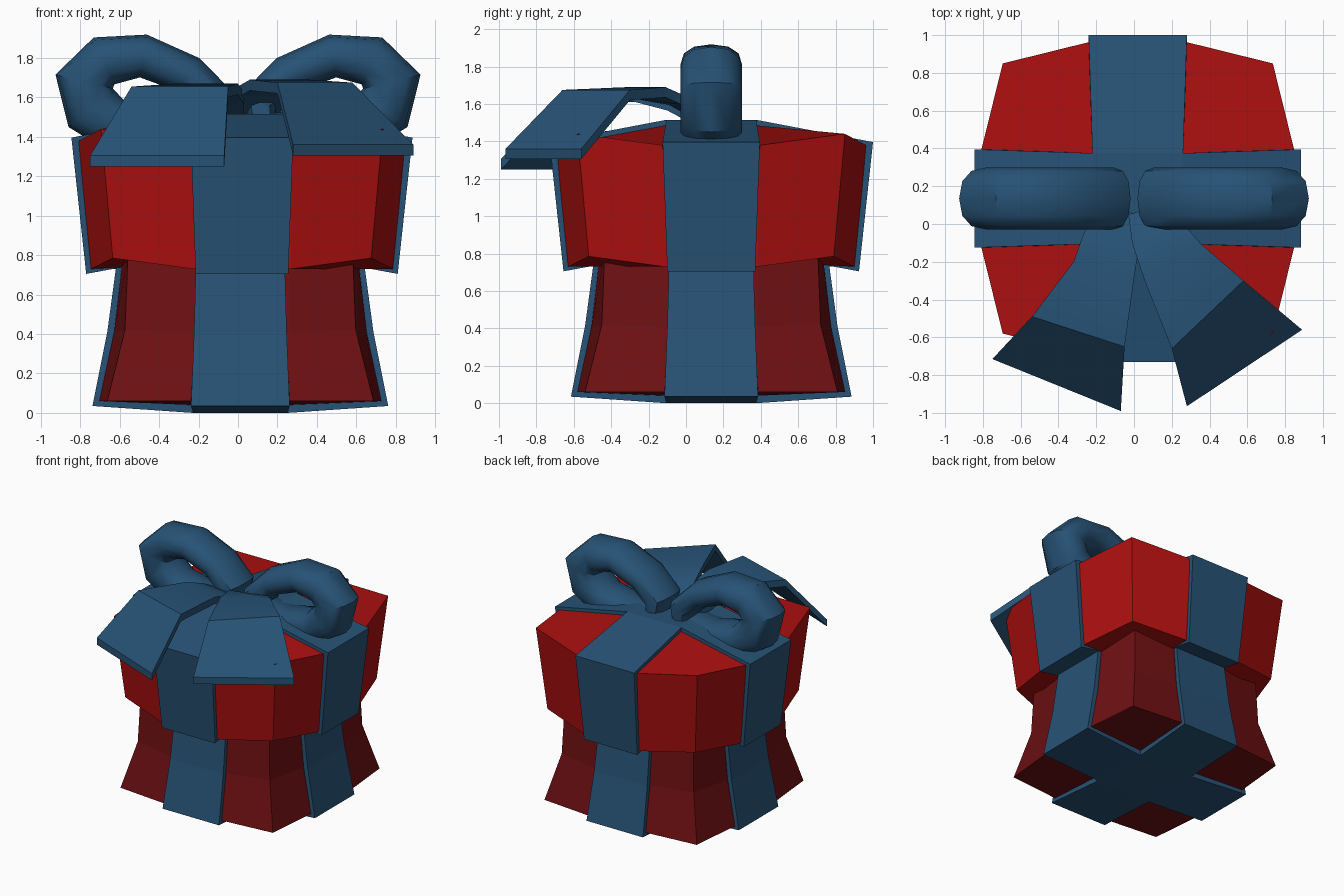
import bpy, bmesh, math
from mathutils import Vector

if "Cube" in bpy.data.objects:
    bpy.data.objects.remove(bpy.data.objects["Cube"])


def material(name, rgb):
    m = bpy.data.materials.new(name)
    m.diffuse_color = (*rgb, 1)
    m.use_nodes = True
    m.node_tree.nodes["Principled BSDF"].inputs["Base Color"].default_value = m.diffuse_color
    return m


LID_RED = material("bright red", (0.42, 0.005, 0.005))
BOX_RED = material("dark red", (0.155, 0.005, 0.006))
BLUE = material("ribbon blue", (0.02, 0.085, 0.18))
CY = 0.135  # the box sits slightly behind the origin


def finish(bm, name, mat, loc=(0, 0, 0), smooth=None):
    bmesh.ops.recalc_face_normals(bm, faces=bm.faces)
    me = bpy.data.meshes.new(name)
    bm.to_mesh(me)
    bm.free()
    me.materials.append(mat)
    if smooth:
        me.shade_smooth()
        me.set_sharp_from_angle(angle=math.radians(smooth))
    ob = bpy.data.objects.new(name, me)
    ob.location = loc
    bpy.context.collection.objects.link(ob)
    return ob


# Twelve-point outline: four corners plus two points where each ribbon crosses
RIM = [(-2, -2), (-1, -2), (1, -2), (2, -2), (2, -1), (2, 1),
       (2, 2), (1, 2), (-1, 2), (-2, 2), (-2, 1), (-2, -1)]


def bulged_box(name, mat, layers, z_low, z_high, loc):
    """layers: (corner half, edge half, corner z, edge z), from low to high."""
    bm = bmesh.new()
    rings = []
    for c, e, zc, ze in layers:
        ring = {}
        for i, j in RIM:
            sx, sy = math.copysign(1, i), math.copysign(1, j)
            if abs(i) == abs(j):
                p = (sx * c, sy * c, zc)
            else:
                p = (sx * (e if abs(i) == 2 else 0.25), sy * (e if abs(j) == 2 else 0.25), ze)
            ring[i, j] = bm.verts.new(p)
        rings.append(ring)
    for lo, hi in zip(rings, rings[1:]):
        for a, b in zip(RIM, RIM[1:] + RIM[:1]):
            bm.faces.new((lo[a], lo[b], hi[b], hi[a]))
    for ring, z in ((rings[0], z_low), (rings[-1], z_high)):
        for i in (-1, 1):
            for j in (-1, 1):
                ring[i, j] = bm.verts.new((i * 0.24, j * 0.24, z))
        steps = (-2, -1, 1, 2)
        for a, b in zip(steps, steps[1:]):
            for c, d in zip(steps, steps[1:]):
                bm.faces.new((ring[a, c], ring[b, c], ring[b, d], ring[a, d]))
    return finish(bm, name, mat, loc)


def ribbon_cross(name, profile, z0, z1, loc):
    """Four arms from a closed profile (distance, z, half width) and a centre block."""
    bm = bmesh.new()
    for k in range(4):
        ca, sa = round(math.cos(k * math.pi / 2)), round(math.sin(k * math.pi / 2))
        sides = [[bm.verts.new((d * ca - s * w * sa, d * sa + s * w * ca, z))
                  for d, z, w in profile] for s in (-1, 1)]
        n = len(profile)
        for i in range(n):
            j = (i + 1) % n
            bm.faces.new((sides[0][i], sides[0][j], sides[1][j], sides[1][i]))
        # side walls: outer half of the profile pairs with the inner half
        for side in sides:
            for i in range(n // 2 - 1):
                bm.faces.new((side[i], side[i + 1], side[n - 2 - i], side[n - 1 - i]))
    cube = bmesh.ops.create_cube(bm, size=1)["verts"]
    for v in cube:
        v.co = (v.co.x * 0.48, v.co.y * 0.48, z0 if v.co.z < 0 else z1)
    return finish(bm, name, BLUE, loc)


# Box body and overhanging lid
bulged_box("box_body", BOX_RED,
           [(0.675, 0.715, 0.06, 0.06), (0.585, 0.64, 0.42, 0.41), (0.57, 0.595, 0.80, 0.80)],
           0.04, 0.80, (0.012, CY, 0))
bulged_box("box_lid", LID_RED,
           [(0.655, 0.765, 0.785, 0.73), (0.715, 0.83, 1.44, 1.378)],
           0.76, 1.485, (0.02, CY, 0))

# Ribbons around body and lid
ribbon_cross("body_ribbon",
             [(0.24, 0.0, 0.24), (0.75, 0.035, 0.25), (0.675, 0.41, 0.235), (0.625, 0.78, 0.225),
              (0.57, 0.78, 0.225), (0.61, 0.41, 0.235), (0.68, 0.08, 0.25), (0.24, 0.06, 0.24)],
             0.0, 0.06, (0.012, CY, 0))
ribbon_cross("lid_ribbon",
             [(0.24, 1.515, 0.24), (0.865, 1.396, 0.26), (0.79, 0.705, 0.235),
              (0.60, 0.74, 0.235), (0.79, 1.35, 0.26), (0.24, 1.44, 0.24)],
             1.44, 1.515, (0.02, CY, 0))

# Bow loops: closed fat tubes, path of (x, z, radius), mirrored
LOOP = [(0.11, 1.58, 0.10), (0.25, 1.715, 0.10), (0.48, 1.81, 0.11), (0.68, 1.785, 0.13),
        (0.78, 1.68, 0.15), (0.74, 1.54, 0.15), (0.60, 1.44, 0.13), (0.35, 1.41, 0.10),
        (0.13, 1.44, 0.11)]


def bow_loop(name, side):
    bm = bmesh.new()
    n, sides, rings = len(LOOP), 12, []
    for i, (x, z, r) in enumerate(LOOP):
        a, b = LOOP[i - 1], LOOP[(i + 1) % n]
        t = Vector((b[0] - a[0], b[1] - a[1])).normalized()
        ring = []
        for k in range(sides):
            ang = 2 * math.pi * k / sides
            u, v = (math.copysign(abs(f) ** 0.85, f) for f in (math.cos(ang), math.sin(ang)))
            ring.append(bm.verts.new((side * (x - t.y * r * u), CY + 0.165 * v, z + t.x * r * u)))
        rings.append(ring)
    for i in range(n):
        p, q = rings[i], rings[(i + 1) % n]
        for k in range(sides):
            m = (k + 1) % sides
            bm.faces.new((p[k], p[m], q[m], q[k]))
    finish(bm, name, BLUE, smooth=40)


bow_loop("bow_loop_left", -1)
bow_loop("bow_loop_right", 1)


# Bow tails: folded plates, rows of (inner x, inner y, outer x, outer y, top z)
def bow_tail(name, rows, thick=0.055):
    bm = bmesh.new()
    rings = []
    for ix, iy, ox, oy, z in rows:
        rings.append([bm.verts.new(p) for p in ((ix, iy, z), (ox, oy, z),
                                               (ox, oy, z - thick), (ix, iy, z - thick))])
    for p, q in zip(rings, rings[1:]):
        for k in range(4):
            bm.faces.new((p[k], p[(k + 1) % 4], q[(k + 1) % 4], q[k]))
    bm.faces.new(rings[0])
    bm.faces.new(rings[-1])
    finish(bm, name, BLUE, smooth=30)


bow_tail("bow_tail_left", [(0.03, 0.05, -0.20, 0.10, 1.54), (0.03, -0.10, -0.27, -0.06, 1.62),
                           (0.0, -0.29, -0.32, -0.20, 1.67), (-0.05, -0.65, -0.54, -0.49, 1.655),
                           (-0.07, -0.99, -0.75, -0.715, 1.305)])
bow_tail("bow_tail_right", [(-0.03, 0.05, 0.20, 0.12, 1.56), (-0.01, -0.10, 0.28, -0.02, 1.65),
                            (0.06, -0.31, 0.36, -0.11, 1.69), (0.20, -0.66, 0.58, -0.30, 1.675),
                            (0.28, -0.965, 0.89, -0.56, 1.36)])
